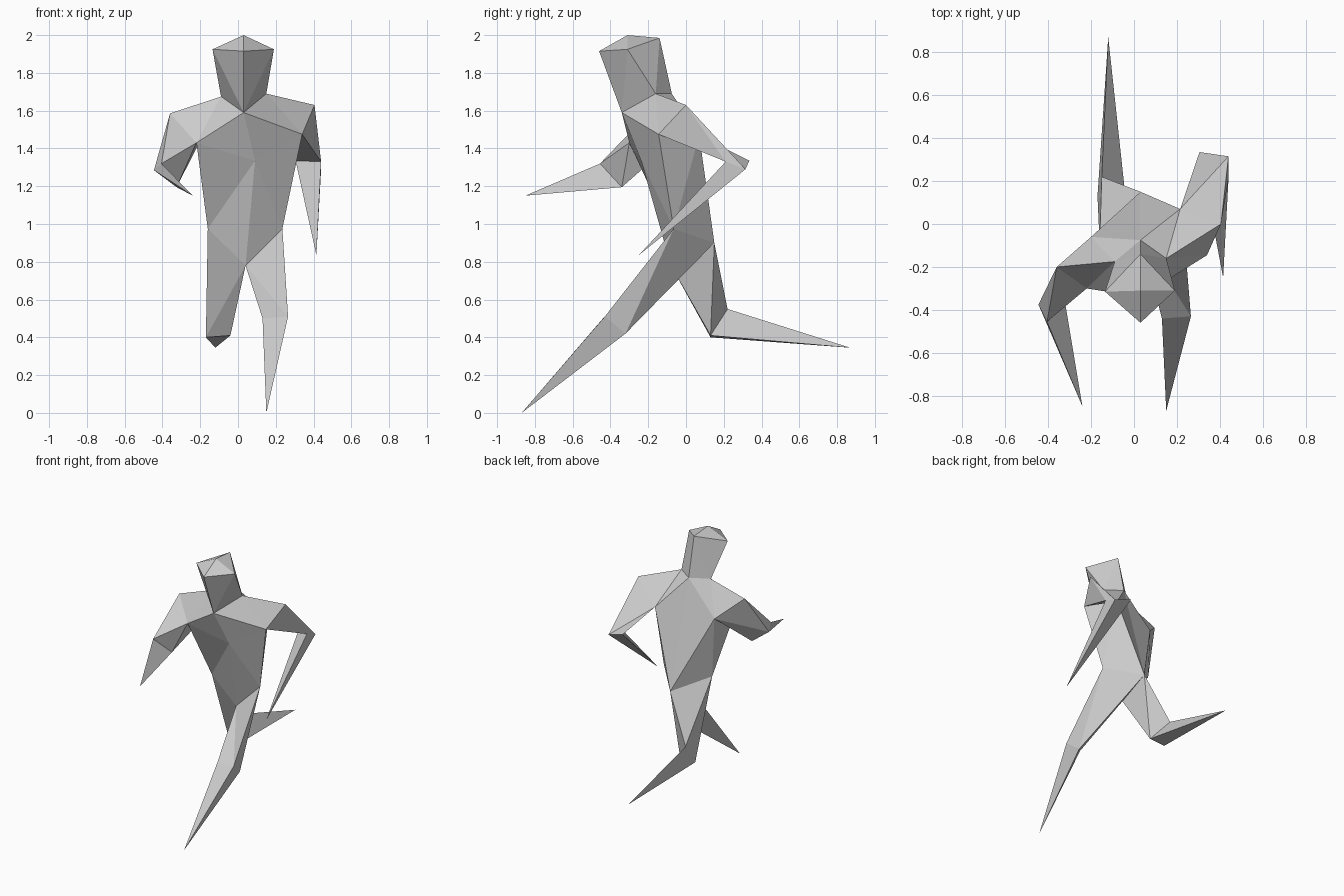
import bpy
import bmesh
from mathutils import Vector

if "Cube" in bpy.data.objects:
    bpy.data.objects.remove(bpy.data.objects["Cube"], do_unlink=True)

grey = bpy.data.materials.new("plain grey")
colour = (0.6, 0.6, 0.6, 1)
grey.diffuse_color = colour
grey.use_nodes = True
grey.node_tree.nodes["Principled BSDF"].inputs["Base Color"].default_value = colour


def strip(*points):
    """Triangle strip running through the points."""
    return [points[i:i + 3] for i in range(len(points) - 2)]


def fan(hub, *rim):
    """Triangles from one hub to each pair of neighbours on the rim."""
    return [(hub, a, b) for a, b in zip(rim, rim[1:])]


def make_part(name, triangles):
    """Join triangles into one flat-shaded object with outward normals."""
    bm = bmesh.new()
    verts = {}
    for triangle in triangles:
        for point in triangle:
            if point not in verts:
                verts[point] = bm.verts.new(Vector(point))
        bm.faces.new([verts[point] for point in triangle])
    bmesh.ops.recalc_face_normals(bm, faces=bm.faces[:])
    mesh = bpy.data.meshes.new(name)
    bm.to_mesh(mesh)
    bm.free()
    mesh.materials.append(grey)
    part = bpy.data.objects.new(name, mesh)
    bpy.context.collection.objects.link(part)


def make_limb(name, root, joint, tip):
    """Three-sided upper segment, then a spike from the joint to the tip."""
    path = [p for pair in zip(joint, root) for p in pair]
    upper = strip(*path, joint[0], root[0])
    make_part(name, upper + fan(tip, *joint, joint[0]))


# Points on the centre line of the body
throat = (0.03, -0.34, 1.59)
nape = (0.03, -0.075, 1.69)
chest = (0.09, -0.237, 1.335)
crotch = (0.04, -0.08, 0.78)
tailbone = (0.03, 0.15, 0.9)
brow = (0.03, -0.46, 1.915)
crown = (0.03, -0.31, 2.0)
head_back = (0.03, -0.14, 1.985)

# Matching points on each side, twisted by the running pose
left = dict(
    temple=(0.19, -0.31, 1.925), neck=(0.15, -0.16, 1.69),
    shoulder=(0.405, 0.0, 1.63), armpit_front=(0.34, -0.145, 1.475),
    armpit_back=(0.215, 0.07, 1.47), waist=(0.235, -0.065, 0.975),
    elbow=[(0.44, 0.315, 1.29), (0.44, 0.21, 1.33), (0.305, 0.335, 1.335)],
    hand=(0.415, -0.25, 0.835),
    knee=[(0.265, -0.43, 0.51), (0.24, -0.32, 0.42), (0.13, -0.44, 0.5)],
    foot=(0.15, -0.87, 0.0))
right = dict(
    temple=(-0.135, -0.315, 1.925), neck=(-0.09, -0.175, 1.675),
    shoulder=(-0.36, -0.2, 1.585), armpit_front=(-0.22, -0.3, 1.43),
    armpit_back=(-0.2, -0.06, 1.44), waist=(-0.16, -0.09, 0.975),
    elbow=[(-0.445, -0.375, 1.285), (-0.405, -0.455, 1.32), (-0.325, -0.34, 1.195)],
    hand=(-0.24, -0.85, 1.15),
    knee=[(-0.17, 0.13, 0.4), (-0.15, 0.22, 0.55), (-0.04, 0.13, 0.41)],
    foot=(-0.12, 0.87, 0.345))

head, torso = [], []
for side_name, s in (("left", left), ("right", right)):
    front, back = s["armpit_front"], s["armpit_back"]
    # Half of the head: side of the face, then the top
    head += strip(brow, throat, s["temple"], s["neck"], head_back, nape)
    head += fan(crown, brow, s["temple"], head_back)
    # Half of the torso: yoke, front, flank and back
    torso += fan(s["neck"], throat, front, s["shoulder"], back, nape)
    torso += fan(chest, throat, front, s["waist"], crotch)
    torso += strip(front, back, s["waist"], tailbone)
    torso += [(nape, back, tailbone)]
    # Arm and leg
    make_limb(side_name + "_arm", [s["shoulder"], front, back], s["elbow"], s["hand"])
    make_limb(side_name + "_leg", [s["waist"], tailbone, crotch], s["knee"], s["foot"])

make_part("head", head)
make_part("torso", torso)
